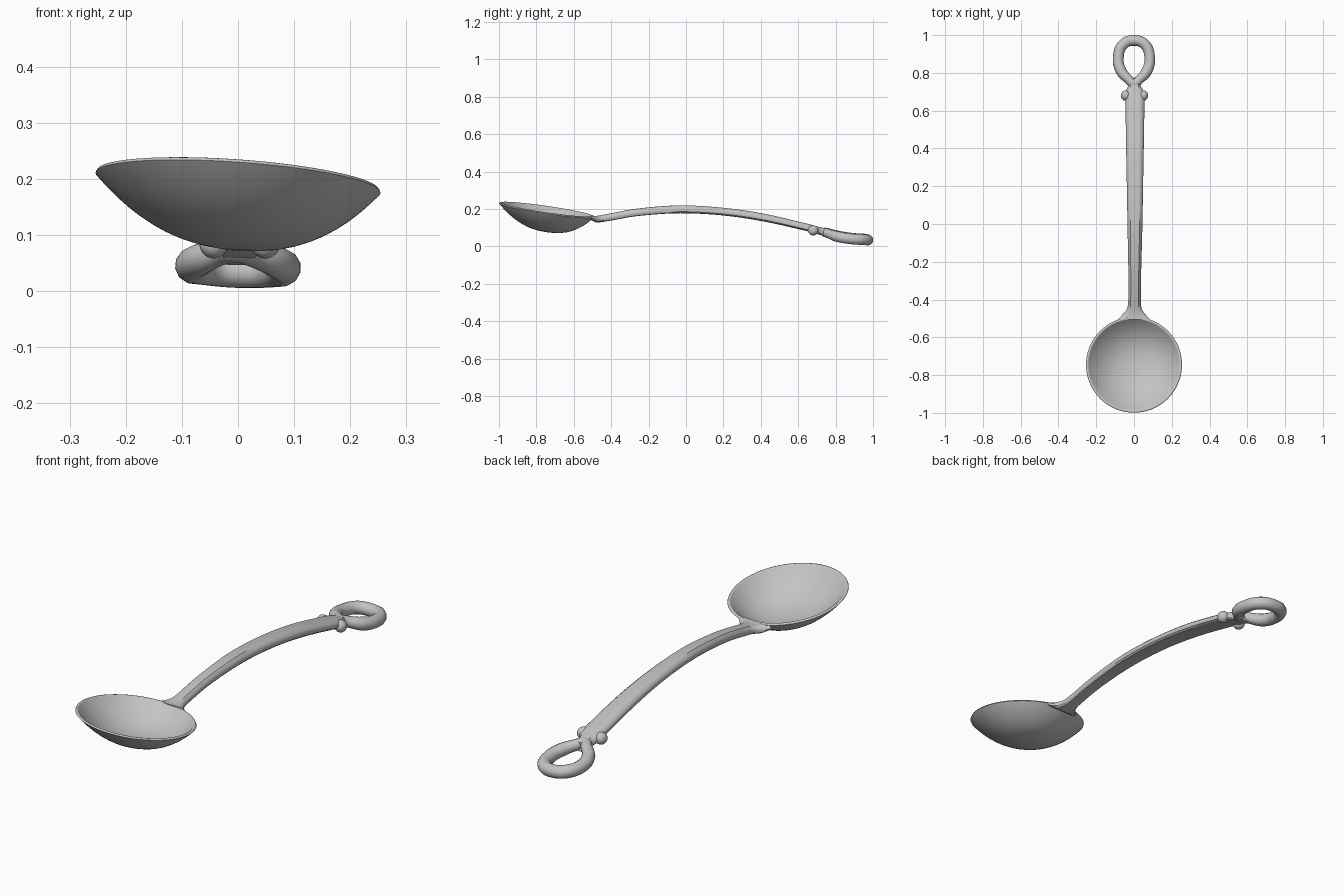
import bpy, bmesh, math

cube = bpy.data.objects.get("Cube")
if cube:
    bpy.data.objects.remove(cube, do_unlink=True)

metal = bpy.data.materials.new("grey metal")
metal.use_nodes = True
GREY = (0.55, 0.55, 0.55, 1)
metal.diffuse_color = GREY
metal.node_tree.nodes["Principled BSDF"].inputs["Base Color"].default_value = GREY


def finish(obj, angle=50):
    """Give an object the metal and smooth shading."""
    obj.data.materials.append(metal)
    bpy.ops.object.select_all(action='DESELECT')
    obj.select_set(True)
    bpy.context.view_layer.objects.active = obj
    bpy.ops.object.shade_smooth_by_angle(angle=math.radians(angle))


def loft(name, rings, caps=True):
    """Skin a list of closed rings that have equal point counts."""
    bm = bmesh.new()
    rows = [[bm.verts.new(p) for p in ring] for ring in rings]
    n = len(rows[0])
    for a, b in zip(rows, rows[1:]):
        for i in range(n):
            j = (i + 1) % n
            bm.faces.new((a[i], a[j], b[j], b[i]))
    if caps:
        bm.faces.new(rows[0])
        bm.faces.new(rows[-1])
    bmesh.ops.recalc_face_normals(bm, faces=bm.faces)
    mesh = bpy.data.meshes.new(name)
    bm.to_mesh(mesh)
    bm.free()
    obj = bpy.data.objects.new(name, mesh)
    bpy.context.collection.objects.link(obj)
    return obj


def spline(points, steps):
    """Catmull-Rom interpolation through tuples of any length."""
    pts = [points[0]] + points + [points[-1]]
    out = []
    for a, b, c, d in zip(pts, pts[1:], pts[2:], pts[3:]):
        for s in range(steps):
            t = s / steps
            out.append([0.5 * (2 * q + (r - p) * t + (2 * p - 5 * q + 4 * r - s4) * t * t
                               + (3 * q - p - 3 * r + s4) * t ** 3)
                        for p, q, r, s4 in zip(a, b, c, d)])
    return out + [list(points[-1])]


# Bowl: thick round shell, its rim plane leaning back and to one side
CENTRE_Y, RADIUS, DEPTH, WALL = -0.745, 0.254, 0.122, 0.013


def bowl_ring(r, drop, n=64):
    ring = []
    for i in range(n):
        a = math.tau * i / n
        x, y = r * math.cos(a), r * math.sin(a)
        ring.append((x, CENTRE_Y + y, 0.199 - 0.145 * y - 0.07 * x - drop))
    return ring


def shell(radius, depth, lip):
    steps = [math.sin(math.pi / 2 * k / 14) for k in range(1, 15)]
    return [bowl_ring(radius * u, lip + depth * (1 - u ** 2.4)) for u in steps]


outer = shell(RADIUS, DEPTH - 0.006, 0.006)
inner = shell(RADIUS - WALL, DEPTH - WALL, 0.003)
lip = [bowl_ring(RADIUS - 0.003, 0.001), bowl_ring(RADIUS - 0.008, 0)]
finish(loft("bowl", outer + lip + inner[::-1]), 60)

# Handle: arched bar with chamfered top, stations are y, centre x, half width, top, bottom
stations = [
    (-0.505, 0, 0.085, 0.164, 0.140),
    (-0.48, 0, 0.062, 0.163, 0.128),
    (-0.45, 0.002, 0.040, 0.167, 0.130),
    (-0.40, 0.003, 0.033, 0.177, 0.138),
    (-0.25, 0.004, 0.034, 0.203, 0.163),
    (-0.03, 0.005, 0.039, 0.219, 0.177),
    (0.20, 0.005, 0.043, 0.206, 0.165),
    (0.42, 0.005, 0.047, 0.174, 0.132),
    (0.64, 0.005, 0.050, 0.123, 0.083),
    (0.70, 0.004, 0.047, 0.107, 0.066),
    (0.73, 0.002, 0.034, 0.100, 0.058),
    (0.77, 0, 0.030, 0.087, 0.046),
]
# Half of the cross-section, as fractions of half width and height
half = [(0.45, 1), (0.62, 0.98), (0.92, 0.72), (1, 0.5), (0.96, 0.2), (0.8, 0.04), (0.4, 0)]
section = half + [(-u, v) for u, v in reversed(half)]
rings = [[(cx + w * u, y, bottom + (top - bottom) * v) for u, v in section]
         for y, cx, w, top, bottom in spline(stations, 5)]
finish(loft("handle", rings), 35)

# Collar: a rounded knob on each side of the handle end
for side, word in ((1, "left"), (-1, "right")):
    bpy.ops.mesh.primitive_uv_sphere_add(segments=20, ring_count=12, radius=1,
                                         location=(0.003 + side * 0.046, 0.68, 0.085))
    knob = bpy.context.object
    knob.name = word + "_collar_knob"
    knob.scale = (0.026, 0.028, 0.027)
    finish(knob)

# Hanging ring: teardrop loop of round bar
right_side = [(0.028, 0.765, 0.067), (0.068, 0.81, 0.052), (0.083, 0.88, 0.040),
              (0.058, 0.95, 0.035)]
path = ([(0, 0.742, 0.075)] + right_side + [(0, 0.972, 0.034)]
        + [(-x, y, z + 0.004) for x, y, z in reversed(right_side)])
curve = bpy.data.curves.new("hanging_ring", 'CURVE')
curve.dimensions = '3D'
curve.bevel_depth = 0.029
curve.bevel_resolution = 4
curve.resolution_u = 8
strand = curve.splines.new('BEZIER')
strand.bezier_points.add(len(path) - 1)
for point, co in zip(strand.bezier_points, path):
    point.co = co
    point.handle_left_type = point.handle_right_type = 'AUTO'
    point.radius = 0.85 if co[1] < 0.8 else 1
strand.use_cyclic_u = True
ring = bpy.data.objects.new("hanging_ring", curve)
bpy.context.collection.objects.link(ring)
bpy.ops.object.select_all(action='DESELECT')
ring.select_set(True)
bpy.context.view_layer.objects.active = ring
bpy.ops.object.convert(target='MESH')
finish(bpy.context.object)
